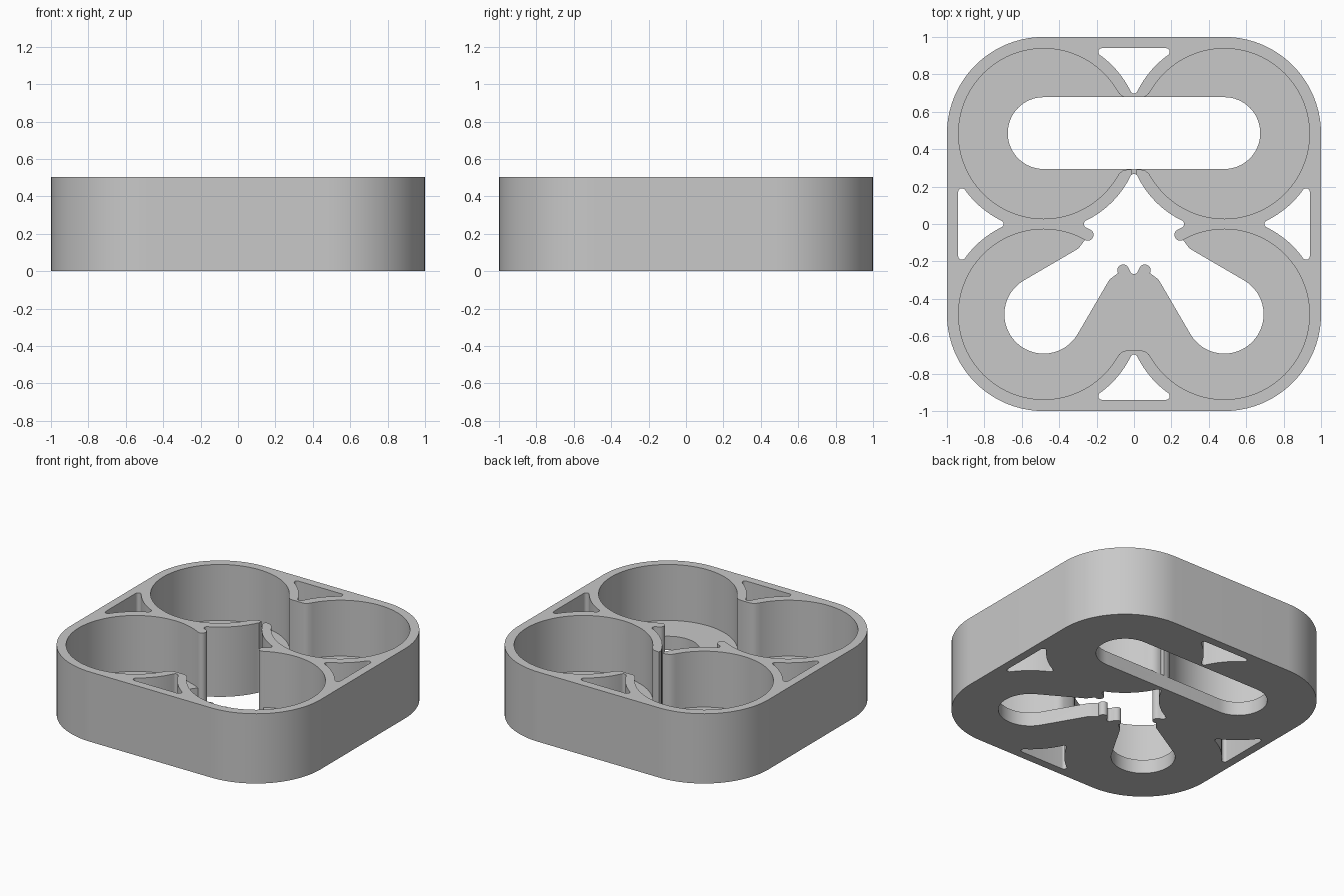
import bpy, bmesh, math
from math import cos, sin, radians

cube = bpy.data.objects.get("Cube")
if cube:
    bpy.data.objects.remove(cube, do_unlink=True)

C = 0.483          # pocket centre offset on both axes
POCKET = 0.455     # pocket radius
RING = 0.517       # outer radius of pocket walls and tray corners
FILLET = 0.02      # small corner rounding
HEIGHT = 0.505
FLOOR = 0.1
LOW, HIGH = -0.1, HEIGHT + 0.1


def arc(cx, cy, r, a, b, n=12):
    """Points on an arc from angle a to b in degrees."""
    return [(cx + r * cos(radians(a + (b - a) * i / n)),
             cy + r * sin(radians(a + (b - a) * i / n))) for i in range(n + 1)]


def turn(points, quarter):
    """Rotate by quarter turns clockwise."""
    for _ in range(quarter):
        points = [(y, -x) for x, y in points]
    return points


def prism(name, points, z0, z1):
    clean = []
    for p in points:
        if not clean or math.dist(p, clean[-1]) > 1e-4:
            clean.append(p)
    if math.dist(clean[0], clean[-1]) < 1e-4:
        clean.pop()
    bm = bmesh.new()
    face = bm.faces.new([bm.verts.new((x, y, z0)) for x, y in clean])
    ext = bmesh.ops.extrude_face_region(bm, geom=[face])
    top = [v for v in ext["geom"] if isinstance(v, bmesh.types.BMVert)]
    bmesh.ops.translate(bm, vec=(0, 0, z1 - z0), verts=top)
    bmesh.ops.recalc_face_normals(bm, faces=bm.faces)
    mesh = bpy.data.meshes.new(name)
    bm.to_mesh(mesh)
    bm.free()
    obj = bpy.data.objects.new(name, mesh)
    bpy.context.collection.objects.link(obj)
    return obj


# Rounded square body
outline = []
for q in range(4):
    outline += turn(arc(C, C, RING, 90, 0, 28), q)
tray = prism("tray", outline, 0, HEIGHT)
cutters = []


def cut(name, points, z0=LOW, z1=HIGH):
    obj = prism(name, points, z0, z1)
    obj.hide_render = True
    cutters.append(obj)


# Four round pockets
for sx in (-1, 1):
    for sy in (-1, 1):
        cut("pocket_cutter", arc(sx * C, sy * C, POCKET, 0, 360, 112), FLOOR)

# Openings between neighbouring pockets, with eased wall tips
tip = [(-0.093, 0.235), (-0.08, 0.214), (-0.06, 0.198), (-0.035, 0.192)]
tip += [(-x, y) for x, y in reversed(tip)]
back = [(x, C + y) for x, y in tip] + [(x, C - y) for x, y in reversed(tip)]
front = [(x, -C - y) for x, y in tip] + [(0.15, -0.42), (0.15, -0.13),
                                       (-0.15, -0.13), (-0.15, -0.42)]
cut("back_opening_cutter", back, FLOOR)
cut("front_opening_cutter", front, FLOOR)
cut("slit_cutter", [(-0.014, 0.25), (0.014, 0.25), (0.014, 0.33), (-0.014, 0.33)], FLOOR)

# Long slot through the floor at the back
cut("back_slot_cutter", arc(C, C + 0.003, 0.192, -90, 90, 32)
    + arc(-C, C + 0.003, 0.192, 90, 270, 32))

# Fillet circles tangent to two neighbouring rings
reach = RING + FILLET
rise = math.sqrt(reach ** 2 - C ** 2)
lean = math.degrees(math.asin(rise / reach))

# Three-cornered holes along each side
top_y = 0.94 - FILLET
corner_x = C - math.sqrt(reach ** 2 - (top_y - C) ** 2)
steep = math.degrees(math.atan2(top_y - C, corner_x - C))
half = (arc(0, C + rise, FILLET, 270, 360 - lean, 6)
        + arc(C, C, RING, 180 - lean, steep, 16)
        + arc(corner_x, top_y, FILLET, steep - 180, 90, 8))
corner_hole = half + [(-x, y) for x, y in reversed(half)]
for q in range(4):
    cut("side_hole_cutter", turn(corner_hole, q))

# Four-pointed hole in the middle
star = []
for q in range(4):
    star += turn(arc(0, C - rise, FILLET, 180 - lean, lean, 10)
                 + arc(C, C, RING, 180 + lean, 270 - lean, 18), q)
cut("centre_hole_cutter", star)

# Flared slots from the front pockets into the middle, with rounded wall ends
mid = (POCKET + RING) / 2
cap_x, cap_y = -C + mid * cos(radians(61)), -C + mid * sin(radians(61))
edge = ([(-0.3, -0.133), (-0.285, -0.116)]
        + arc(cap_x, cap_y, (RING - POCKET) / 2, 241, 421, 14)
        + [(-0.2, -0.02)])
flare = (arc(-C, -C, 0.21, 330, 120, 36) + edge
         + [(y, x) for x, y in reversed(edge)])
cut("left_flare_cutter", flare)
cut("right_flare_cutter", [(-x, y) for x, y in flare])

# Carve the body and drop the cutters
for cutter in cutters:
    mod = tray.modifiers.new(cutter.name, "BOOLEAN")
    mod.operation = "DIFFERENCE"
    mod.solver = "EXACT"
    mod.object = cutter
graph = bpy.context.evaluated_depsgraph_get()
carved = bpy.data.meshes.new_from_object(tray.evaluated_get(graph))
tray.modifiers.clear()
tray.data = carved
for cutter in cutters:
    bpy.data.objects.remove(cutter, do_unlink=True)

# Plain grey material
grey = bpy.data.materials.new("light_grey")
grey.use_nodes = True
colour = (0.58, 0.58, 0.58, 1)
grey.diffuse_color = colour
grey.node_tree.nodes["Principled BSDF"].inputs["Base Color"].default_value = colour
carved.materials.clear()
carved.materials.append(grey)

bpy.ops.object.select_all(action="DESELECT")
tray.select_set(True)
bpy.context.view_layer.objects.active = tray
bpy.ops.object.shade_smooth_by_angle(angle=radians(30))
